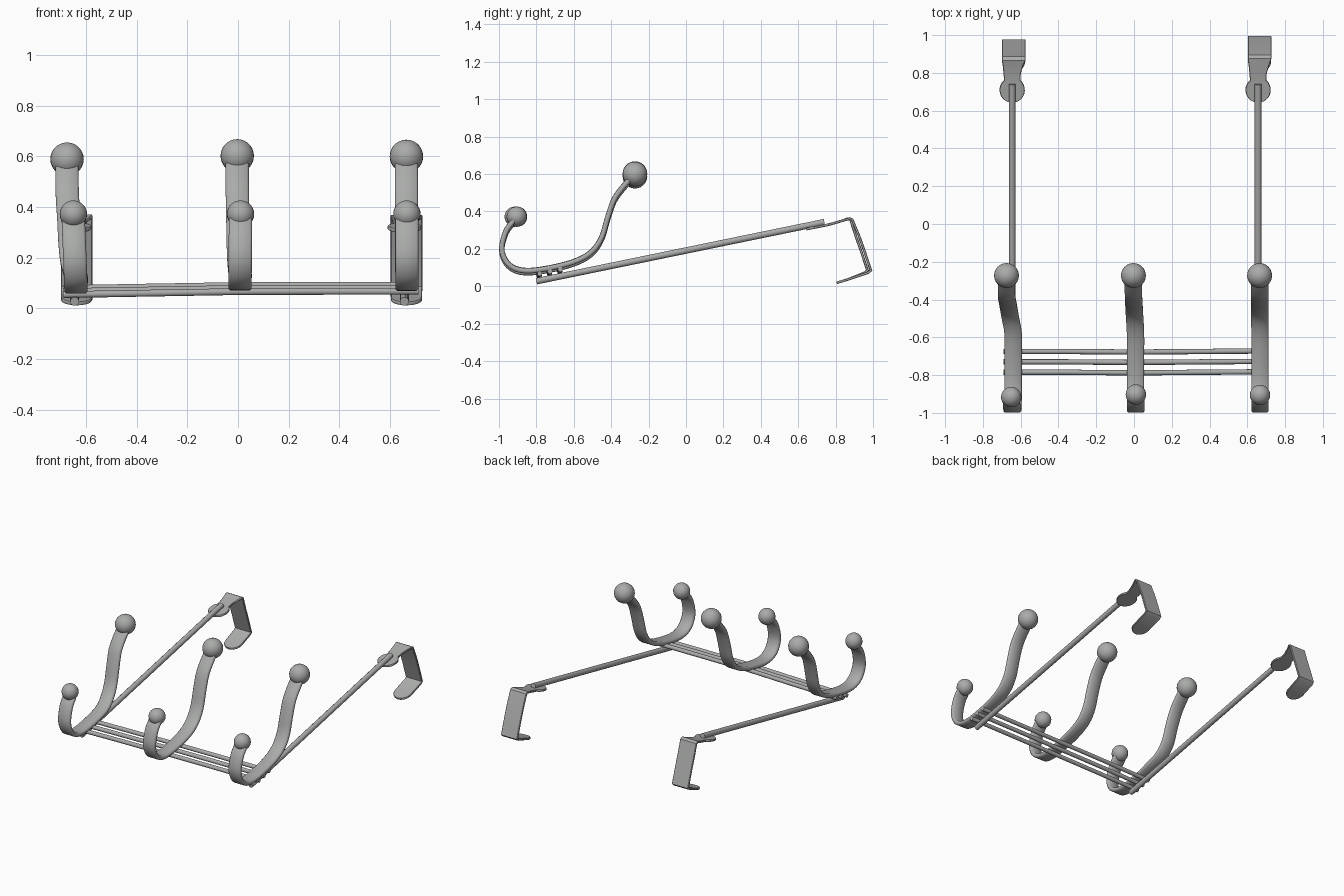
import bpy, bmesh, math
from mathutils import Vector

old = bpy.data.objects.get("Cube")
if old:
    bpy.data.objects.remove(old, do_unlink=True)

metal = bpy.data.materials.new("brushed grey metal")
metal.use_nodes = True
GREY = (0.40, 0.41, 0.40, 1)
metal.diffuse_color = GREY
metal.node_tree.nodes["Principled BSDF"].inputs["Base Color"].default_value = GREY


def finish(name, bm, angle=40):
    bmesh.ops.recalc_face_normals(bm, faces=bm.faces)
    mesh = bpy.data.meshes.new(name)
    bm.to_mesh(mesh)
    bm.free()
    mesh.materials.append(metal)
    ob = bpy.data.objects.new(name, mesh)
    bpy.context.collection.objects.link(ob)
    bpy.ops.object.select_all(action='DESELECT')
    ob.select_set(True)
    bpy.context.view_layer.objects.active = ob
    bpy.ops.object.shade_smooth_by_angle(angle=math.radians(angle))
    return ob


def smooth_path(pts, steps=4):
    """Catmull-Rom curve through the points."""
    p = [Vector(q) for q in pts]
    p = [2 * p[0] - p[1]] + p + [2 * p[-1] - p[-2]]
    out = []
    for a, b, c, d in zip(p, p[1:], p[2:], p[3:]):
        for i in range(steps):
            t = i / steps
            out.append(0.5 * (2 * b + (c - a) * t + (2 * a - 5 * b + 4 * c - d) * t * t
                              + (3 * b - a - 3 * c + d) * t ** 3))
    return out + [p[-2]]


def sweep(name, path, section, angle=40):
    """Sweep a section along (x, y, z, width); section(width) gives (side, normal) pairs."""
    bm = bmesh.new()
    rings = []
    for i, q in enumerate(path):
        a = Vector(path[max(i - 1, 0)][1:3])
        b = Vector(path[i][1:3])
        c = Vector(path[min(i + 1, len(path) - 1)][1:3])
        d1, d2 = (b - a).normalized(), (c - b).normalized()
        t = (d1 + d2).normalized()
        miter = 1 / max(0.6, t.dot(d2 if d2.length else d1))
        n = Vector((0, -t.y, t.x)) * miter
        base = Vector(q[:3])
        rings.append([bm.verts.new(base + Vector((s, 0, 0)) + n * h) for s, h in section(q[3])])
    for r, s in zip(rings, rings[1:]):
        for j in range(len(r)):
            k = (j + 1) % len(r)
            bm.faces.new((r[j], r[k], s[k], s[j]))
    bm.faces.new(rings[0])
    bm.faces.new(rings[-1][::-1])
    return finish(name, bm, angle)


def strip_section(thick, cut):
    def section(w):
        a, h = w / 2, thick / 2
        c = min(cut, a / 2)
        return [(a - c, -h), (a, -h + c), (a, h - c), (a - c, h),
                (c - a, h), (-a, h - c), (-a, c - h), (c - a, -h)]
    return section


def ball(name, pos, radius):
    bm = bmesh.new()
    bmesh.ops.create_uvsphere(bm, u_segments=24, v_segments=14, radius=radius)
    bmesh.ops.translate(bm, verts=bm.verts, vec=pos)
    finish(name, bm)


def rod(name, pts, radius):
    cu = bpy.data.curves.new(name, 'CURVE')
    cu.dimensions = '3D'
    cu.bevel_depth = radius
    cu.bevel_resolution = 3
    cu.use_fill_caps = True
    sp = cu.splines.new('POLY')
    sp.points.add(len(pts) - 1)
    for p, q in zip(sp.points, pts):
        p.co = (*q, 1)
    cu.materials.append(metal)
    ob = bpy.data.objects.new(name, cu)
    bpy.context.collection.objects.link(ob)
    bpy.ops.object.select_all(action='DESELECT')
    ob.select_set(True)
    bpy.context.view_layer.objects.active = ob
    bpy.ops.object.convert(target='MESH')
    bpy.ops.object.shade_smooth_by_angle(angle=math.radians(50))


# Double hooks: a flat bent strip with a ball on each tip
HOOK = [(-0.92, 0.35), (-0.963, 0.29), (-0.985, 0.2), (-0.962, 0.13), (-0.91, 0.09),
        (-0.83, 0.08), (-0.7, 0.1), (-0.58, 0.135), (-0.5, 0.185), (-0.45, 0.26),
        (-0.42, 0.36), (-0.385, 0.46), (-0.335, 0.53), (-0.28, 0.59)]
hooks = [("right", -0.64, -0.65, -0.675, -0.008),
         ("middle", 0.008, 0.01, -0.003, 0.005),
         ("left", 0.667, 0.667, 0.665, 0.003)]
for side, x, x_front, x_back, dz in hooks:
    pts = []
    for y, z in HOOK:
        f = min(max((y + 0.58) / 0.2, 0), 1)
        g = min(max((z - 0.1) / 0.25, 0), 1) if y < -0.85 else 0
        pts.append((x + (x_back - x) * f + (x_front - x) * g, y, z + dz, 0.092))
    sweep(side + "_hook", [tuple(p) for p in smooth_path([Vector(p) for p in pts])],
          strip_section(0.028, 0.008), 50)
    ball(side + "_front_ball", (x_front, -0.908 + dz, 0.372), 0.054)
    ball(side + "_back_ball", (x_back, -0.273, 0.597 + dz), 0.066)

# Three cross bars, slightly bowed
for i, name in enumerate(("front", "centre", "back")):
    y = -0.785 + 0.055 * i
    z = 0.056 + 0.012 * i
    rod(name + "_cross_bar", [(-0.69, y, z - 0.002), (-0.35, y, z + 0.004),
                              (0, y - 0.003, z + 0.01), (0.35, y, z + 0.011),
                              (0.713, y + 0.003, z + 0.011)], 0.014)

# Long arms and the over-door brackets at their ends
for side, x, dy in (("right", -0.645, -0.018), ("left", 0.657, 0.0)):
    rod(side + "_arm", [(x, -0.8, 0.027), (x, 0.74, 0.343)], 0.018)
    path = []
    # Round pad under the arm
    for k in range(11):
        a = math.radians(5 + 13.5 * k)
        y = 0.71 - 0.067 * math.cos(a)
        path.append((x, y, 0.317 + (y - 0.7) * 0.2, 0.134 * math.sin(a)))
    # Neck, top plate, drop and lower lip
    path += [(x, 0.80, 0.34, 0.092), (x + 0.004, 0.84, 0.352, 0.108),
             (x + 0.008, 0.875 + dy / 2, 0.362, 0.125), (x + 0.008, 0.889 + dy / 2, 0.355, 0.125),
             (x + 0.008, 0.925 + dy, 0.27, 0.125), (x + 0.008, 0.957 + dy, 0.18, 0.125),
             (x + 0.008, 0.988 + dy, 0.085, 0.125), (x + 0.008, 0.975 + dy, 0.073, 0.125)]
    for k in range(9):
        a = math.radians(90 - 10.5 * k)
        y = 0.865 - 0.06 * math.cos(a)
        path.append((x + 0.008, y, 0.02 + (y - 0.81) * 0.3, 0.123 * math.sin(a)))
    sweep(side + "_door_bracket", path, strip_section(0.014, 0.003), 40)
